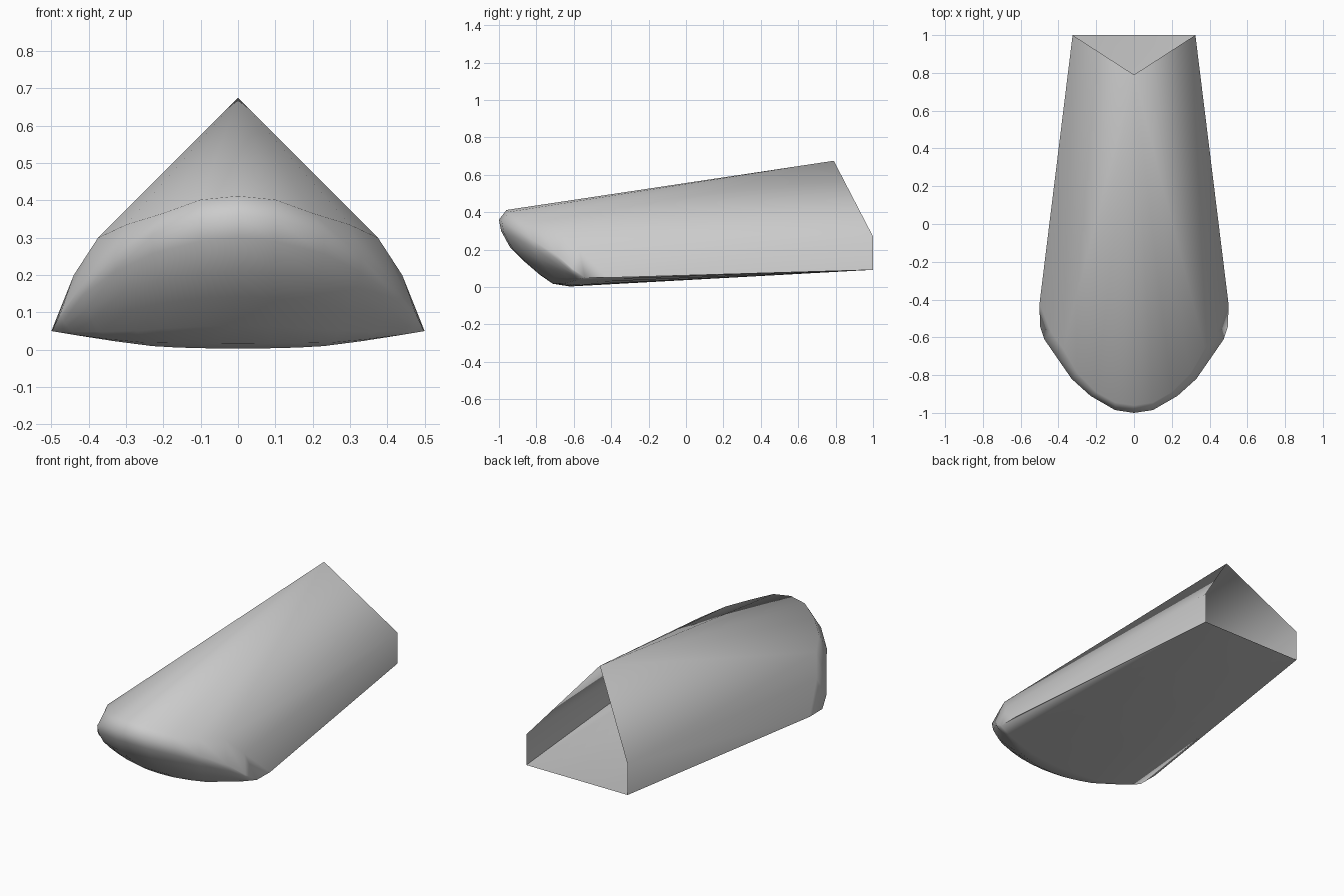
import bpy, bmesh, math
from mathutils import Vector

if "Cube" in bpy.data.objects:
    bpy.data.objects.remove(bpy.data.objects["Cube"])

# Right half of the rims, from the centre line outwards (shoulder column repeated)
upper_rim = [(0, -.96, .412), (.1, -.945, .402), (.2, -.89, .366), (.3, -.79, .335),
             (.375, -.66, .3), (.375, -.66, .3), (.44, -.57, .2), (.5, -.42, .05)]
nose_rim = [(0, -1, .36), (.1, -.985, .35), (.23, -.91, .31), (.33, -.82, .25),
            (.42, -.69, .17), (.42, -.69, .17), (.475, -.61, .1), (.498, -.54, .05)]
# Where the curved nose runs into the flat underside
keel_rim = [(0, -.62, .003), (.08, -.62, .004), (.16, -.615, .006), (.23, -.61, .01),
            (.33, -.59, .023), (.33, -.59, .023), (.42, -.57, .037), (.498, -.54, .05)]
# Open back: gable peak, upper corner, lower corner
peak, top_corner, low_corner = (0, .79, .675), (.325, 1, .27), (.325, 1, .092)
back_top = [peak] * 5 + [top_corner] * 2 + [low_corner]
back_low = [(.325 * p[0] / .498, 1, .092) for p in keel_rim]

# Rounded nose profile: share of the way back, share of the way down
bulge = [(.03, .17), (.16, .42), (.34, .61), (.58, .83), (.76, .96)]
nose_rows = [[(n[0] + (k[0] - n[0]) * u, n[1] + (k[1] - n[1]) * u, n[2] + (k[2] - n[2]) * v)
              for n, k in zip(nose_rim, keel_rim)] for u, v in bulge]
rows = [back_top, upper_rim, nose_rim] + nose_rows + [keel_rim, back_low]

# Skin the rows into one open shell
bm = bmesh.new()
grid = [[bm.verts.new(Vector(p)) for p in row] for row in rows]
for a, b in zip(grid, grid[1:]):
    for i in range(len(a) - 1):
        bm.faces.new((a[i], b[i], b[i + 1], a[i + 1]))
# Side strip that closes the lower edge behind the nose
bm.faces.new((grid[1][-1], grid[2][-1], grid[-1][-1]))
bmesh.ops.remove_doubles(bm, verts=bm.verts, dist=.0008)

# Mirror to the left half and weld the centre line
dup = bmesh.ops.duplicate(bm, geom=bm.verts[:] + bm.edges[:] + bm.faces[:])["geom"]
for v in dup:
    if isinstance(v, bmesh.types.BMVert):
        v.co.x *= -1
bmesh.ops.reverse_faces(bm, faces=[f for f in dup if isinstance(f, bmesh.types.BMFace)])
bmesh.ops.remove_doubles(bm, verts=bm.verts, dist=.0008)
bmesh.ops.recalc_face_normals(bm, faces=bm.faces)
# Point the open shell's normals outwards
if sum(f.normal.dot(f.calc_center_median() - Vector((0, 0, .25))) * f.calc_area() for f in bm.faces) < 0:
    bmesh.ops.reverse_faces(bm, faces=bm.faces[:])

mesh = bpy.data.meshes.new("hood_shell")
bm.to_mesh(mesh)
bm.free()
shell = bpy.data.objects.new("hood_shell", mesh)
bpy.context.collection.objects.link(shell)
bpy.context.view_layer.objects.active = shell
shell.select_set(True)
bpy.ops.object.shade_smooth_by_angle(angle=math.radians(50))
